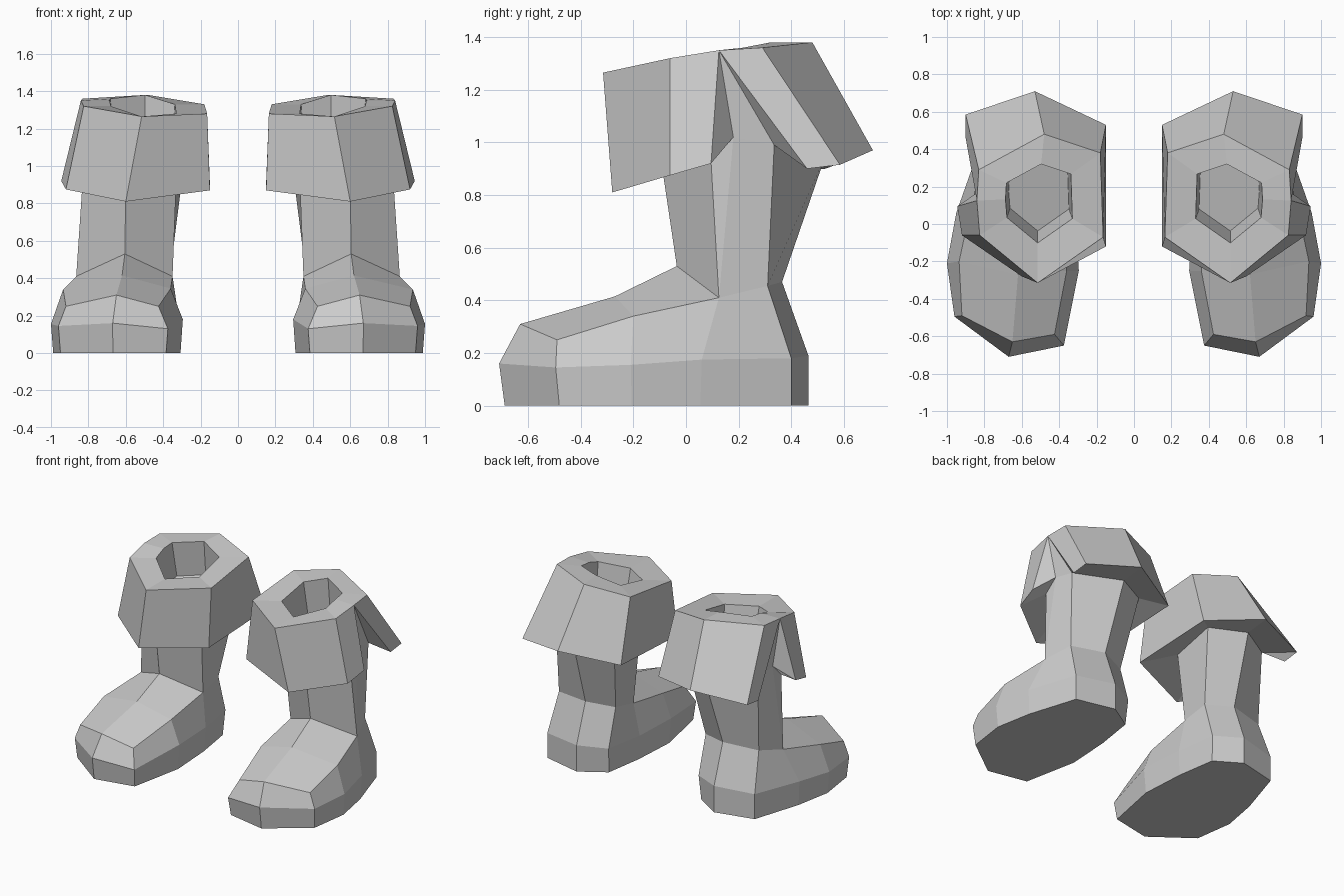
import bpy, bmesh
from mathutils import Vector

if "Cube" in bpy.data.objects:
    bpy.data.objects.remove(bpy.data.objects["Cube"])


class Skin:
    """Collects flat faces by corner position, sharing coincident corners."""
    def __init__(self):
        self.bm, self.seen = bmesh.new(), {}

    def face(self, *points):
        verts = []
        for p in points:
            key = tuple(round(c, 4) for c in p)
            if key not in self.seen:
                self.seen[key] = self.bm.verts.new(key)
            if self.seen[key] not in verts:
                verts.append(self.seen[key])
        if len(verts) > 2:
            self.bm.faces.new(verts)

    def bridge(self, a, b, skip=()):
        n = len(a)
        for i in range(n):
            if i not in skip:
                j = (i + 1) % n
                self.face(a[i], a[j], b[j], b[i])

    def finish(self, name):
        bmesh.ops.recalc_face_normals(self.bm, faces=self.bm.faces[:])
        mesh = bpy.data.meshes.new(name)
        self.bm.to_mesh(mesh)
        self.bm.free()
        ob = bpy.data.objects.new(name, mesh)
        bpy.context.collection.objects.link(ob)
        ob.modifiers.new("other_side", 'MIRROR').use_mirror_merge = False
        return ob


def scaled(ring, center, s, dy=0, dz=0):
    return [(center[0] + (x - center[0]) * s, center[1] + (y - center[1]) * s + dy, z + dz)
            for x, y, z in ring]


# Foot rings, from the toe round the outer side
side = [(.67, -.71, .16), (.96, -.495, .145), (1, -.21, .155), (.95, .06, .175), (.83, .40, .18),
        (.55, .465, .19), (.36, .37, .18), (.315, .08, .175), (.295, -.25, .18), (.375, -.65, .13)]
upper = [(.65, -.63, .31), (.92, -.49, .25), (.935, -.20, .34), (.865, .125, .41), (.80, .31, .455),
         (.55, .365, .47), (.36, .29, .45), (.35, .10, .41), (.36, -.25, .345), (.425, -.59, .25)]
sole = [(x, y, 0) for x, y, z in scaled(side, (.65, -.1), .965)]
sole[4:6] = [(.83, .40, 0), (.55, .465, 0)]
ridge, instep = (.62, -.27, .415), (.605, -.035, .53)

# Leg rings: front, outer front, slit pair, outer back, back, inner back, inner front
low = [instep, upper[3], upper[3], upper[4], upper[4], upper[5], upper[6], upper[7]]
leg_top = [(.60, -.09, .90), (.83, .095, .93), (.82, .18, 1.02), (.81, .335, .99), (.81, .335, .99),
           (.53, .53, .95), (.295, .40, .96), (.33, .05, .92)]

boot = Skin()
boot.face(*sole)
boot.bridge(sole, side)
boot.bridge(side, upper)
boot.face(upper[0], upper[1], upper[2], ridge)
boot.face(ridge, upper[2], upper[3], instep)
boot.face(upper[0], upper[9], upper[8], ridge)
boot.face(ridge, upper[8], upper[7], instep)
boot.bridge(low, leg_top)
boot.finish("boots")

# Folded cuff rings in the same order; the slit pair meets at the top
apex = (.84, .125, 1.35)
hem = [(.60, -.28, .81), (.92, -.06, .875), (.945, .095, .92), (.90, .46, .90), (.90, .585, .915),
       (.53, .71, .97), (.15, .53, .90), (.15, -.12, .87)]
crown = [(.515, -.315, 1.265), (.825, -.06, 1.32), apex, apex, (.83, .29, 1.36),
         (.48, .48, 1.38), (.18, .38, 1.33), (.165, -.07, 1.28)]
rim = scaled(crown, (.515, .14), .53, 0, 0)
floor = scaled(rim, (.515, .14), .9, .04, -.25)

cuff = Skin()
cuff.bridge(leg_top, hem, skip=[2])
cuff.bridge(hem, crown, skip=[2])
cuff.face(hem[2], leg_top[2], apex)
cuff.face(leg_top[2], leg_top[3], apex)
cuff.face(leg_top[3], hem[3], apex)
cuff.bridge(crown, rim)
cuff.bridge(rim, floor)
cuff.face(*[floor[i] for i in (0, 1, 2, 4, 5, 6, 7)])
cuff.finish("folded_cuffs")
